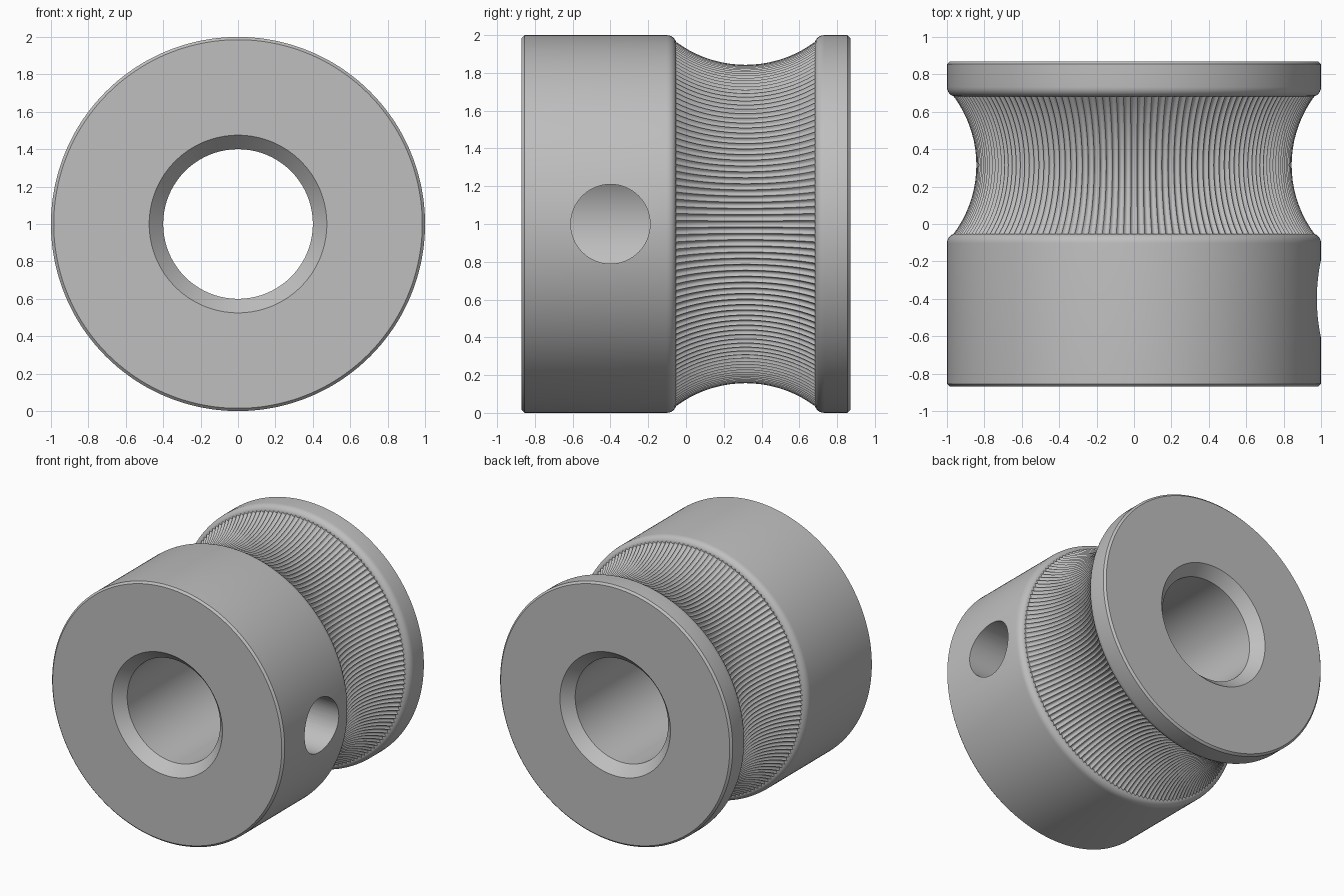
import bpy, bmesh, math
from mathutils import Matrix

cube = bpy.data.objects.get("Cube")
if cube:
    bpy.data.objects.remove(cube, do_unlink=True)

TEETH, STEPS = 160, 6            # flutes around the groove, samples per flute
FLUTE = 0.0155                   # flute radius
END, BORE, LIP = 0.87, 0.40, 0.475
MID, HALF = 0.315, 0.368         # groove centre and half width along the axis
FLOOR, RIM = 0.843, 0.965        # groove radius at its middle and its edges
EDGE = 0.015

steel = bpy.data.materials.new("machined grey")
steel.use_nodes = True
grey = (0.52, 0.52, 0.52, 1)
steel.diffuse_color = grey
steel.node_tree.nodes["Principled BSDF"].inputs["Base Color"].default_value = grey


def finish(name, bm):
    mesh = bpy.data.meshes.new(name)
    bmesh.ops.recalc_face_normals(bm, faces=bm.faces)
    bm.to_mesh(mesh)
    bm.free()
    mesh.materials.append(steel)
    ob = bpy.data.objects.new(name, mesh)
    bpy.context.collection.objects.link(ob)
    return ob


def shoulder(side):
    """Rounded corner from the groove edge out to the full radius."""
    pts = []
    for i in range(6):
        a = math.radians(75) * i / 5
        y = MID + side * (HALF + 0.05 * (1 - math.sin(a) / math.sin(math.radians(75))))
        drop = (1 - math.cos(a)) / (1 - math.cos(math.radians(75)))
        pts.append((y, 1 - (1 - RIM) * drop, False))
    return pts


def groove():
    """Concave arc across the groove; these points carry flutes."""
    sag = RIM - FLOOR
    radius = (HALF ** 2 + sag ** 2) / (2 * sag)
    span = math.asin(HALF / radius)
    pts = []
    for i in range(19):
        a = span * (i / 9 - 1)
        pts.append((MID + radius * math.sin(a),
                    FLOOR + radius * (1 - math.cos(a)), True))
    return pts


# Closed section: (axial position, radius, fluted)
section = [(-END, LIP, False), (-END, 1 - EDGE, False), (-END + EDGE, 1, False)]
section += shoulder(-1) + groove() + shoulder(1)[::-1]
section += [(END - EDGE, 1, False), (END, 1 - EDGE, False), (END, LIP, False),
            (END - 0.08, BORE, False), (-END + 0.08, BORE, False)]

# Pulley body, revolved about the y axis
bm = bmesh.new()
count = TEETH * STEPS
rings = []
for k in range(count):
    angle = math.tau * k / count
    phase = (k % STEPS) / STEPS
    offset = min(phase, 1 - phase) * math.tau / TEETH
    ring = []
    for y, r, fluted in section:
        if fluted:
            r -= math.sqrt(max(0, FLUTE ** 2 - (offset * r) ** 2))
        ring.append(bm.verts.new((r * math.cos(angle), y, 1 + r * math.sin(angle))))
    rings.append(ring)
for k, ring in enumerate(rings):
    after = rings[(k + 1) % count]
    for i in range(len(section)):
        j = (i + 1) % len(section)
        bm.faces.new((ring[i], ring[j], after[j], after[i]))
# Flutes that fade out at the rim leave coincident points
bmesh.ops.remove_doubles(bm, verts=bm.verts, dist=1e-5)
bmesh.ops.dissolve_degenerate(bm, edges=bm.edges, dist=1e-6)
body = finish("pulley_body", bm)

# Set screw hole on the left side, through to the bore
bm = bmesh.new()
bmesh.ops.create_cone(bm, cap_ends=True, segments=64, radius1=0.21, radius2=0.21, depth=1.1,
                      matrix=Matrix.Translation((0.65, -0.4, 1)) @ Matrix.Rotation(math.pi / 2, 4, 'Y'))
cutter = finish("screw_hole_cutter", bm)
cutter.hide_render = True

cut = body.modifiers.new("screw_hole", 'BOOLEAN')
cut.operation = 'DIFFERENCE'
cut.solver = 'EXACT'
cut.object = cutter
bpy.ops.object.select_all(action='DESELECT')
body.select_set(True)
bpy.context.view_layer.objects.active = body
bpy.ops.object.modifier_apply(modifier=cut.name)
bpy.data.objects.remove(cutter, do_unlink=True)
bpy.ops.object.shade_smooth_by_angle(angle=math.radians(30))
